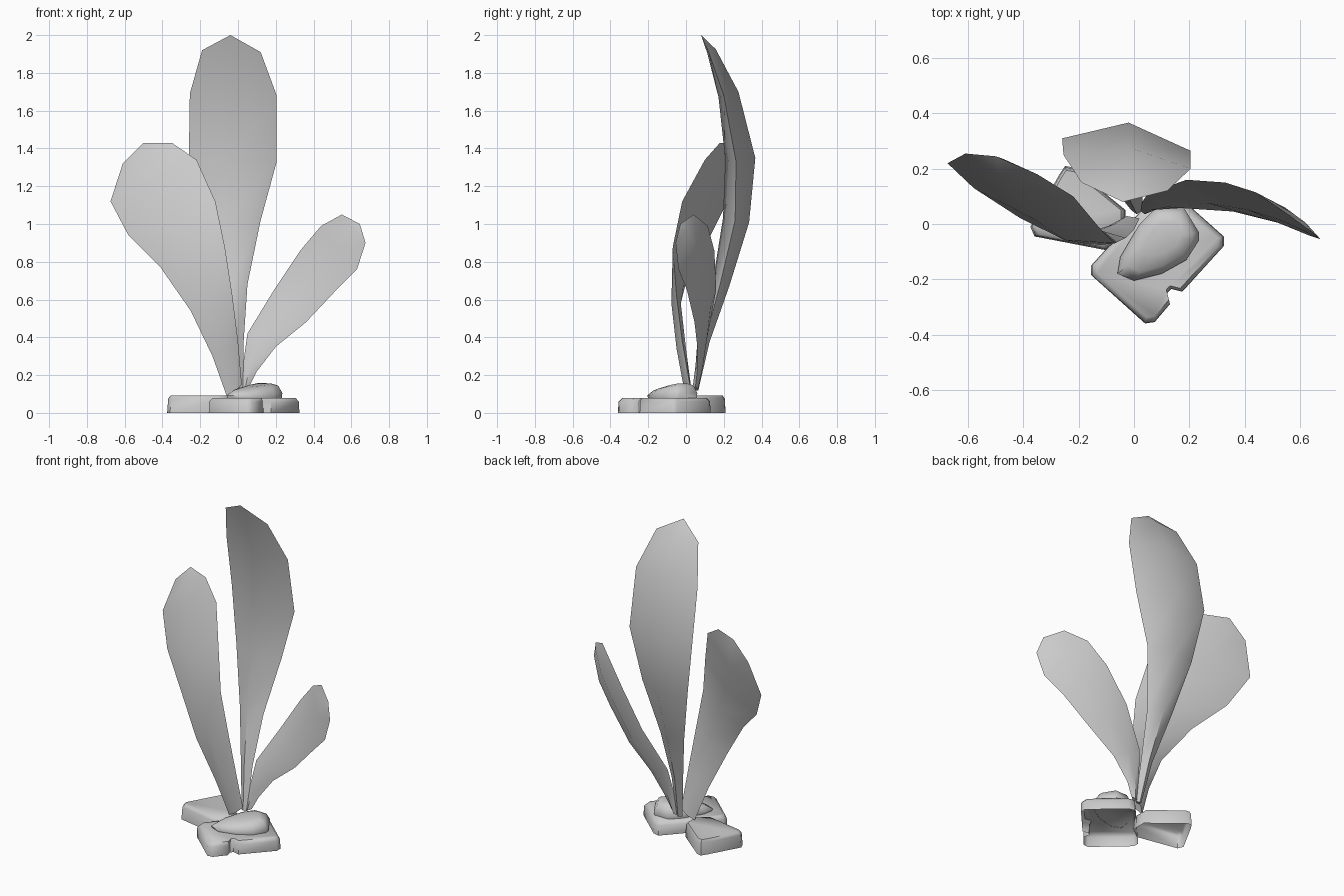
import bpy, math
from mathutils import Vector

if "Cube" in bpy.data.objects:
    bpy.data.objects.remove(bpy.data.objects["Cube"])


def make_object(name, verts, faces):
    mesh = bpy.data.meshes.new(name)
    mesh.from_pydata([tuple(v) for v in verts], [], faces)
    mesh.update()
    obj = bpy.data.objects.new(name, mesh)
    bpy.context.collection.objects.link(obj)
    bpy.ops.object.select_all(action='DESELECT')
    obj.select_set(True)
    bpy.context.view_layer.objects.active = obj
    bpy.ops.object.mode_set(mode='EDIT')
    bpy.ops.mesh.select_all(action='SELECT')
    bpy.ops.mesh.normals_make_consistent(inside=False)
    bpy.ops.object.mode_set(mode='OBJECT')
    bpy.ops.object.shade_smooth_by_angle(angle=math.radians(55))
    return obj


def bridge(rings, n):
    return [(r * n + i, r * n + (i + 1) % n, (r + 1) * n + (i + 1) % n, (r + 1) * n + i)
            for r in range(rings - 1) for i in range(n)]


def leaf(name, rows, tip):
    """Fleshy leaf: each row is left rim, right rim, half thickness; closes at the tip."""
    mids = [(Vector(a) + Vector(b)) / 2 for a, b, _ in rows] + [Vector(tip)]
    verts = []
    for i, (a, b, d) in enumerate(rows):
        a, b = Vector(a), Vector(b)
        grow = mids[i + 1] - mids[max(i - 1, 0)]
        n = (b - a).cross(grow).normalized()
        verts += [a, mids[i] + n * d, b, mids[i] - n * d]
    faces = bridge(len(rows), 4)
    last = 4 * (len(rows) - 1)
    verts.append(Vector(tip))
    faces += [(last + i, last + (i + 1) % 4, len(verts) - 1) for i in range(4)]
    faces.append((3, 2, 1, 0))
    return make_object(name, verts, faces)


def stone(name, outline, centre, levels):
    """Open-bottomed stone: levels are (outline scale, height)."""
    n = len(outline)
    c = Vector(centre)
    verts = []
    for s, z in levels:
        for p in outline:
            q = c + (Vector(p) - c) * s
            verts.append((q.x, q.y, z))
    faces = bridge(len(levels), n)
    faces.append(tuple(range(n * (len(levels) - 1), n * len(levels))))
    return make_object(name, verts, faces)


# Tall middle leaf
leaf("tall_leaf", [
    ((-.01, .05, .12), (.03, .05, .12), .015),
    ((-.05, .10, .38), (.03, .10, .38), .025),
    ((-.12, .19, .68), (.05, .18, .68), .045),
    ((-.20, .27, 1.02), (.12, .26, 1.02), .07),
    ((-.26, .31, 1.36), (.205, .265, 1.33), .08),
    ((-.255, .25, 1.69), (.205, .20, 1.68), .055),
    ((-.19, .15, 1.92), (.12, .12, 1.91), .025)], (-.04, .08, 2.0))

# Left leaf
leaf("left_leaf", [
    ((-.06, .0, .09), (.02, .02, .15), .02),
    ((-.135, -.03, .30), (.0, -.02, .38), .025),
    ((-.25, -.055, .54), (-.03, -.05, .62), .025),
    ((-.41, .02, .77), (-.07, -.07, .88), .035),
    ((-.58, .13, .94), (-.12, -.02, 1.12), .04),
    ((-.675, .22, 1.12), (-.22, .10, 1.34), .035),
    ((-.61, .255, 1.32), (-.35, .18, 1.43), .02)], (-.5, .245, 1.43))

# Small right leaf
leaf("right_leaf", [
    ((.02, .05, .12), (.06, .05, .14), .015),
    ((.03, .08, .28), (.10, .06, .22), .02),
    ((.05, .11, .42), (.20, .06, .35), .025),
    ((.19, .16, .65), (.36, .045, .48), .03),
    ((.33, .15, .86), (.52, .005, .65), .03),
    ((.44, .115, .99), (.63, -.04, .76), .025),
    ((.55, .04, 1.05), (.675, -.055, .90), .015)], (.645, -.03, 1.0))

# Front slab with a chipped edge
stone("front_slab", [(.04, -.36), (.075, -.355), (.13, -.29), (.12, -.25), (.135, -.235),
                     (.175, -.245), (.325, -.08), (.325, -.045), (.14, .12), (.10, .13),
                     (-.155, -.15), (-.155, -.185)],
      (.09, -.11), [(1, 0), (.99, .06), (.91, .08)])

# Rear wedge stone
stone("rear_slab", [(-.36, -.045), (-.10, -.095), (-.03, -.04), (-.03, .05), (-.22, .205),
                    (-.25, .21), (-.27, .18), (-.375, -.01)],
      (-.2, .05), [(1, 0), (.97, .075), (.9, .092)])

# Rounded rock on the front slab, thinner toward the front left
rock = stone("top_rock", [(-.06, -.18), (-.05, -.12), (.02, 0), (.08, .06), (.18, .06),
                          (.235, -.03), (.235, -.06), (.19, -.13), (.10, -.18), (0, -.205)],
             (.12, -.04), [(.97, .078), (1, .105), (.8, .145), (.45, .157)])
for v in rock.data.vertices:
    lean = min(1.0, max(.45, .9 + v.co.x * .9 + v.co.y * 1.8))
    v.co.z = .078 + (v.co.z - .078) * lean
